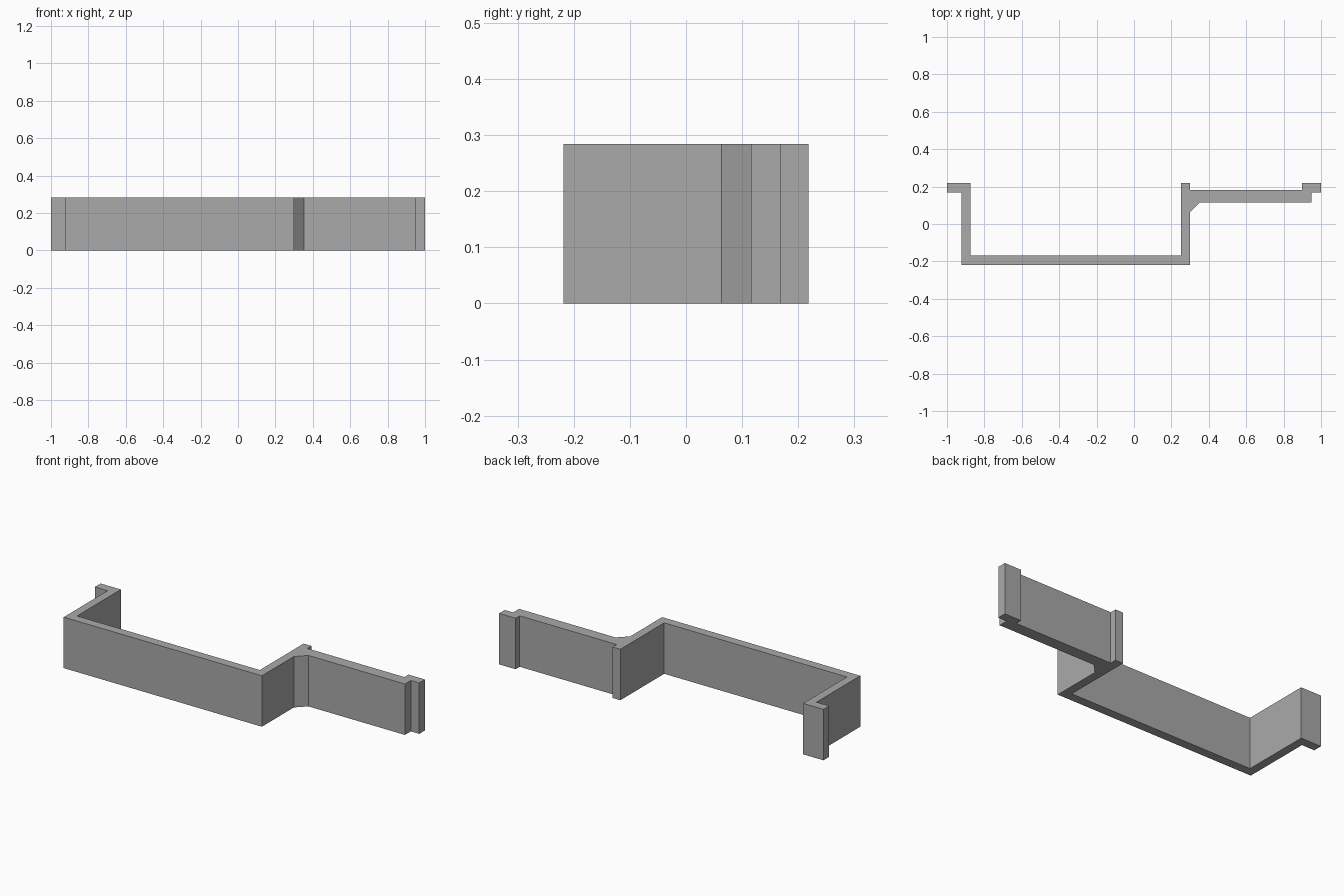
import bpy
import bmesh

cube = bpy.data.objects.get("Cube")
if cube:
    bpy.data.objects.remove(cube, do_unlink=True)

HEIGHT = 0.284

# Plain grey material
grey = bpy.data.materials.new("plain grey")
grey.use_nodes = True
colour = (0.4, 0.4, 0.4, 1)
grey.diffuse_color = colour
grey.node_tree.nodes["Principled BSDF"].inputs["Base Color"].default_value = colour

# Bracket outline, counter-clockwise from above
outline = [
    # outside of the channel
    (-0.922, -0.218), (0.30, -0.218),
    # chamfered inner corner and side arm
    (0.30, 0.063), (0.353, 0.116), (0.948, 0.116),
    # hook at the arm's end
    (0.948, 0.168), (1.0, 0.168), (1.0, 0.218), (0.898, 0.218), (0.898, 0.182),
    # back of the arm and stub of the channel wall
    (0.30, 0.182), (0.30, 0.218), (0.252, 0.218),
    # inside of the channel
    (0.252, -0.168), (-0.875, -0.168),
    # outward flange
    (-0.875, 0.218), (-1.0, 0.218), (-1.0, 0.168), (-0.922, 0.168),
]

# Extrude the outline to a solid strip
bm = bmesh.new()
base = bm.faces.new([bm.verts.new((x, y, 0)) for x, y in outline])
result = bmesh.ops.extrude_face_region(bm, geom=[base], use_keep_orig=True)
top = [v for v in result["geom"] if isinstance(v, bmesh.types.BMVert)]
bmesh.ops.translate(bm, verts=top, vec=(0, 0, HEIGHT))
bmesh.ops.recalc_face_normals(bm, faces=bm.faces)

mesh = bpy.data.meshes.new("channel_bracket")
bm.to_mesh(mesh)
bm.free()
mesh.materials.append(grey)
bracket = bpy.data.objects.new("channel_bracket", mesh)
bpy.context.collection.objects.link(bracket)
